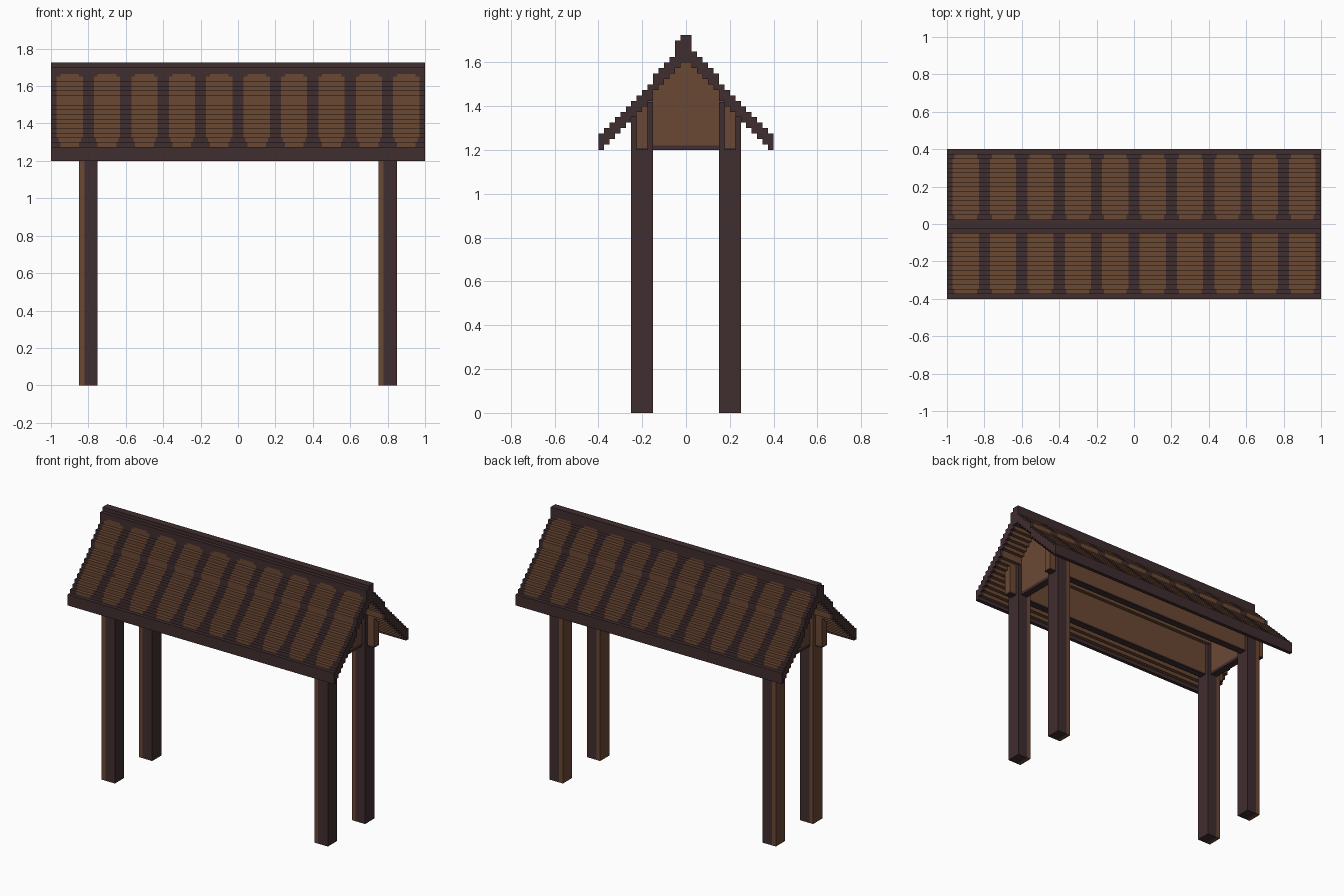
import bpy, bmesh

cube = bpy.data.objects.get("Cube")
if cube:
    bpy.data.objects.remove(cube, do_unlink=True)


def material(name, rgb):
    m = bpy.data.materials.new(name)
    m.diffuse_color = (*rgb, 1)
    m.use_nodes = True
    bsdf = m.node_tree.nodes["Principled BSDF"]
    bsdf.inputs["Base Color"].default_value = (*rgb, 1)
    bsdf.inputs["Roughness"].default_value = 0.9
    return m


DARK = material("dark wood", (0.051, 0.026, 0.029))
BROWN = material("brown wood", (0.145, 0.065, 0.034))


def finish(bm, name, mats):
    bmesh.ops.recalc_face_normals(bm, faces=bm.faces[:])
    me = bpy.data.meshes.new(name)
    bm.to_mesh(me)
    bm.free()
    for m in mats:
        me.materials.append(m)
    ob = bpy.data.objects.new(name, me)
    bpy.context.collection.objects.link(ob)
    return ob


def extrude_x(name, profile, cuts, mats, rule=lambda x, y, z, i: 0):
    """Extrude a closed (y, z) profile along x, with a material rule per face."""
    bm = bmesh.new()
    rings = [[bm.verts.new((x, y, z)) for y, z in profile] for x in cuts]
    n = len(profile)
    for a, b in zip(rings, rings[1:]):
        for i in range(n):
            j = (i + 1) % n
            f = bm.faces.new((a[i], a[j], b[j], b[i]))
            f.material_index = rule(*f.calc_center_median(), i)
    bm.faces.new(rings[0])
    bm.faces.new(rings[-1])
    return finish(bm, name, mats)


def box(name, x0, x1, y0, y1, z0, z1, mat):
    return extrude_x(name, [(y0, z0), (y1, z0), (y1, z1), (y0, z1)], [x0, x1], [mat])


# Roof: stepped columns 0.025 wide, with a double step part way up and a raised ridge
STEP = 0.025
half = [1.275 + STEP * k + (STEP if k >= 10 else 0) for k in range(16)]
base = half + half[::-1]
tops = base[:]
tops[14], tops[15], tops[16] = 1.70, 1.725, 1.725
bottoms = [t - 0.075 for t in base]


def stairs(heights):
    pts = []
    for i, z in enumerate(heights):
        for y in (-0.4 + STEP * i, -0.4 + STEP * (i + 1)):
            p = (round(y, 4), round(z, 4))
            # Split the ridge sides where the tile colour ends
            if pts and pts[-1][0] == p[0]:
                lo, hi = sorted((pts[-1][1], p[1]))
                splits = [(p[0], s) for s in (1.65, 1.665) if lo < s < hi and hi > 1.68]
                pts += splits if p[1] > pts[-1][1] else splits[::-1]
            if not pts or pts[-1] != p:
                pts.append(p)
    return pts


upper = stairs(tops)
profile = upper + stairs(bottoms)[::-1]
centres = [-0.9 + 0.2 * i for i in range(10)]
cuts = sorted([-1, 1, -0.978, 0.978] +
              [c + s * w for c in centres for s in (-1, 1) for w in (0.05, 0.06, 0.07)])


def roof_colour(x, y, z, i):
    if i >= len(upper) - 1:  # underside
        return int(abs(x) < 0.978 and abs(y) < 0.374)
    if z < 1.28 or z > 1.665:
        return 0
    # Tile strips, narrowed at both ends to round their corners
    if z < 1.295 or z > 1.652:
        width = 0.05
    elif z < 1.32 or z > 1.64:
        width = 0.06
    else:
        width = 0.07
    return int(min(abs(x - c) for c in centres) < width)


extrude_x("roof", profile, cuts, [DARK, BROWN], roof_colour)

# Posts: dark timber with a brown strip along the -x side
for sx, side in ((-1, "right"), (1, "left")):
    for sy, end in ((-1, "front"), (1, "back")):
        x0 = 0.8 * sx - 0.05
        y0, y1 = 0.2 * sy - 0.05, 0.2 * sy + 0.05
        box(f"{end}_{side}_post", x0 + 0.028, x0 + 0.1, y0, y1, 0, 1.42, DARK)
        box(f"{end}_{side}_post_strip", x0, x0 + 0.028, y0, y1, 0, 1.42, BROWN)

# Long beams running through the posts, with a dark lower edge
for sy, end in ((-1, "front"), (1, "back")):
    y0, y1 = 0.2 * sy - 0.025, 0.2 * sy + 0.025
    box(f"{end}_beam", -0.9, 0.9, y0, y1, 1.21, 1.41, BROWN)
    box(f"{end}_beam_edge", -0.9, 0.9, y0, y1, 1.2, 1.21, DARK)

# Gable walls between the posts, with a dark sill
for sx, side in ((-1, "right"), (1, "left")):
    x0, x1 = 0.8 * sx - 0.025, 0.8 * sx + 0.025
    gable = [(-0.175, 1.22), (0.175, 1.22), (0.175, 1.46), (0, 1.65), (-0.175, 1.46)]
    extrude_x(f"{side}_gable", gable, [x0, x1], [BROWN])
    box(f"{side}_gable_sill", x0, x1, -0.175, 0.175, 1.2, 1.22, DARK)
